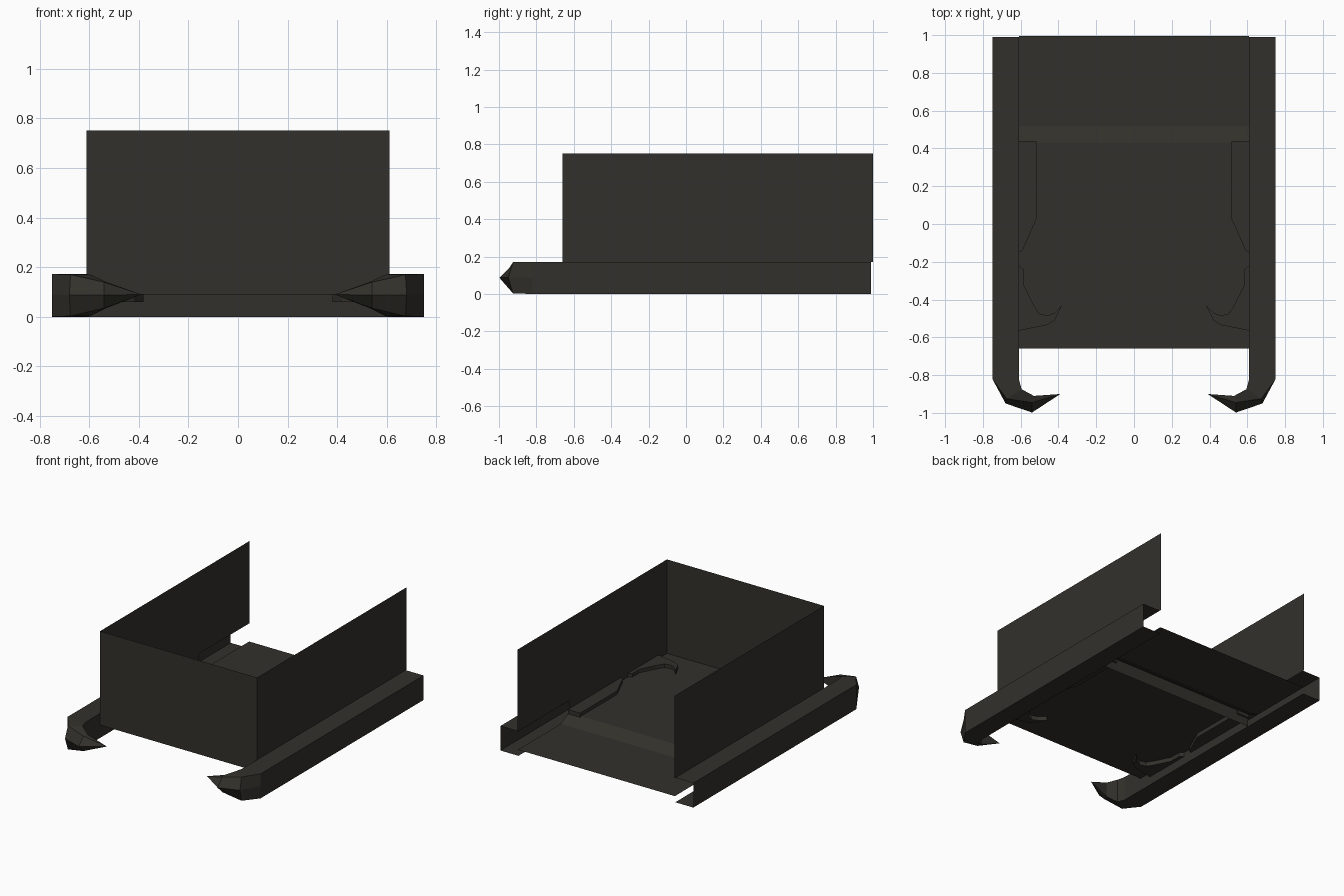
import bpy, bmesh

if "Cube" in bpy.data.objects:
    bpy.data.objects.remove(bpy.data.objects["Cube"])

mat = bpy.data.materials.new("dark olive grey")
mat.diffuse_color = (0.032, 0.030, 0.024, 1)
mat.use_nodes = True
mat.node_tree.nodes["Principled BSDF"].inputs["Base Color"].default_value = mat.diffuse_color


def make(name, verts, faces):
    me = bpy.data.meshes.new(name)
    me.from_pydata(verts, [], faces)
    bm = bmesh.new()
    bm.from_mesh(me)
    bmesh.ops.recalc_face_normals(bm, faces=bm.faces)
    bm.to_mesh(me)
    bm.free()
    me.materials.append(mat)
    ob = bpy.data.objects.new(name, me)
    bpy.context.collection.objects.link(ob)
    return ob


def sheet(name, *pts):
    return make(name, list(pts), [tuple(range(len(pts)))])


def prism(name, outline, z0, z1):
    """Solid block from an xy outline."""
    n = len(outline)
    v = [(x, y, z0) for x, y in outline] + [(x, y, z1) for x, y in outline]
    f = [(i, (i + 1) % n, n + (i + 1) % n, n + i) for i in range(n)]
    return make(name, v, f + [tuple(range(n)), tuple(range(n, 2 * n))])


def section(inner, top, mid, z0, z1):
    """Five-sided rail section: inner pair, outer pair, outer ridge."""
    return [(*inner, z1), (*inner, z0), (*top, z0), (*mid, 0.087), (*top, z1)]


W, FRONT, BACK, H, RAIL, FLOOR, LOW = 0.61, -0.66, 1.0, 0.75, 0.172, 0.09, 0.045

# front wall, floor plates, and the step between them
sheet("front_wall", (-W, FRONT, FLOOR), (W, FRONT, FLOOR), (W, FRONT, H), (-W, FRONT, H))
sheet("main_floor", (-W, FRONT, FLOOR), (W, FRONT, FLOOR), (W, 0.43, FLOOR), (-W, 0.43, FLOOR))
sheet("back_floor", (-W, 0.52, LOW), (W, 0.52, LOW), (W, 0.995, LOW), (-W, 0.995, LOW))
sheet("floor_ramp", (-W, 0.52, LOW), (W, 0.52, LOW), (W, 0.43, FLOOR), (-W, 0.43, FLOOR))
sheet("floor_riser", (-W, 0.43, 0), (W, 0.43, 0), (W, 0.43, FLOOR), (-W, 0.43, FLOOR))

for side, s in (("left", -1), ("right", 1)):
    # tall side wall
    sheet(side + "_wall", (s * W, FRONT, RAIL), (s * W, BACK, RAIL), (s * W, BACK, H), (s * W, FRONT, H))

    # rail with inward curling hook; inside is open behind the step
    secs = [
        section((W, 0.99), (0.75, 0.99), (0.75, 0.99), 0, RAIL),
        section((W, 0.43), (0.75, 0.43), (0.75, 0.43), 0, RAIL),
        section((W, -0.82), (0.75, -0.82), (0.75, -0.82), 0, RAIL),
        section((0.595, -0.875), (0.675, -0.925), (0.68, -0.95), 0.003, 0.17),
        section((0.53, -0.91), (0.54, -0.945), (0.54, -0.998), 0.035, 0.14),
    ]
    verts = [(s * x, y, z) for sec in secs for x, y, z in sec]
    faces = []
    for i in range(len(secs) - 1):
        for j in range(5):
            if i == 0 and j == 0:
                continue
            a, b = i * 5 + j, i * 5 + (j + 1) % 5
            faces.append((a, b, b + 5, a + 5))
    tip = len(verts)
    verts.append((s * 0.39, -0.90, 0.09))
    last = (len(secs) - 1) * 5
    faces += [(last + j, last + (j + 1) % 5, tip) for j in range(5)]
    make(side + "_rail_hook", verts, faces)

    # smaller raised guide and hook lying in the floor
    guide = [(W, 0.44), (0.515, 0.44), (0.515, 0.03), (0.59, -0.14), (W, -0.15)]
    hook = [(W, -0.22), (0.585, -0.24), (0.585, -0.32), (0.53, -0.43), (0.50, -0.475),
            (0.46, -0.485), (0.42, -0.47), (0.38, -0.43), (0.42, -0.51), (0.46, -0.535), (W, -0.565)]
    prism(side + "_floor_guide", [(s * x, y) for x, y in guide], 0.06, 0.115)
    prism(side + "_floor_hook", [(s * x, y) for x, y in hook], 0.06, 0.115)
